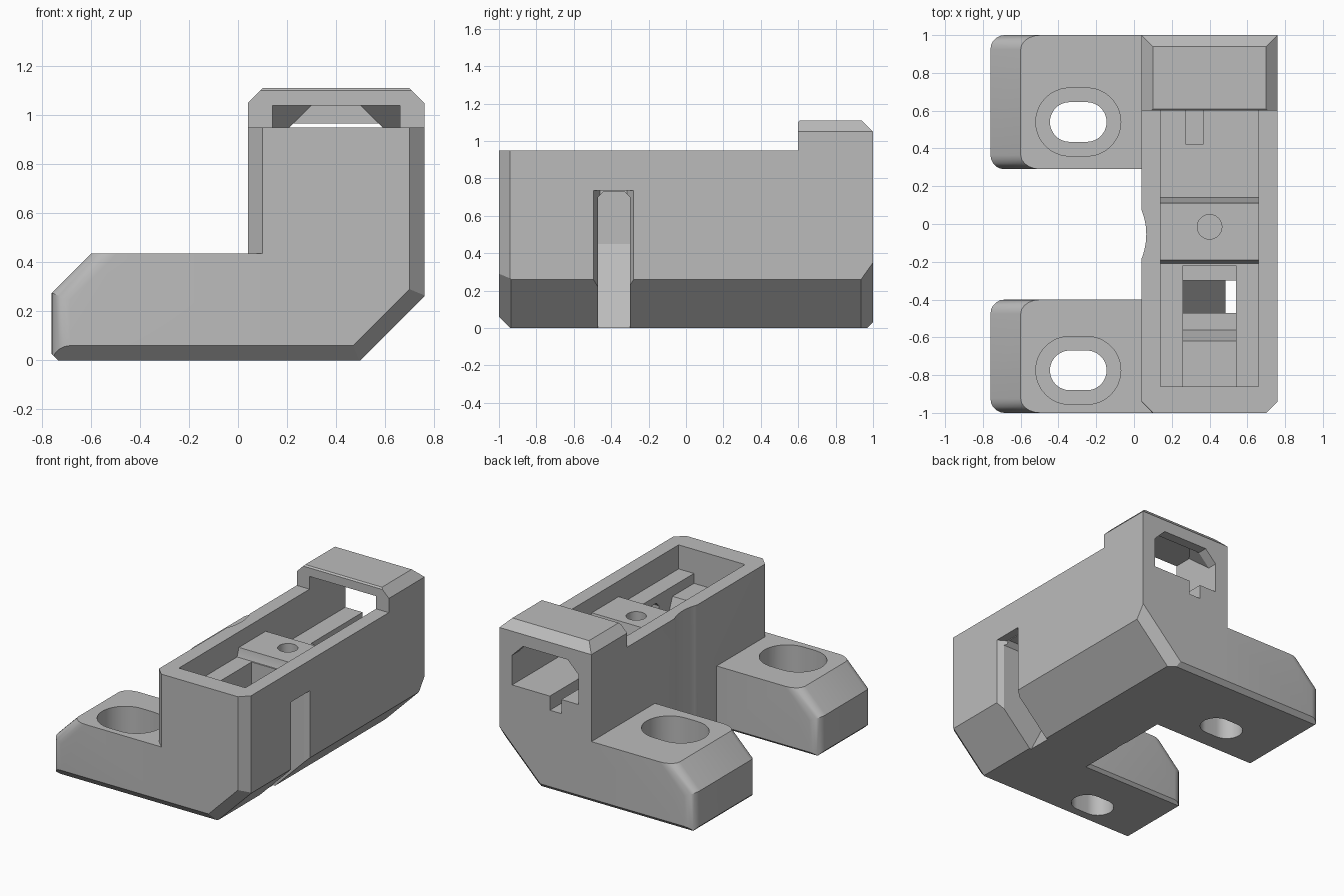
import bpy, bmesh, math
from mathutils import Vector

if "Cube" in bpy.data.objects:
    bpy.data.objects.remove(bpy.data.objects["Cube"], do_unlink=True)

grey = bpy.data.materials.new("plain grey")
grey.use_nodes = True
grey.diffuse_color = (0.5, 0.5, 0.5, 1)
grey.node_tree.nodes["Principled BSDF"].inputs["Base Color"].default_value = (0.5, 0.5, 0.5, 1)


def finish(name, bm):
    bmesh.ops.recalc_face_normals(bm, faces=bm.faces[:])
    mesh = bpy.data.meshes.new(name)
    bm.to_mesh(mesh)
    bm.free()
    mesh.materials.append(grey)
    ob = bpy.data.objects.new(name, mesh)
    bpy.context.collection.objects.link(ob)
    return ob


def slice_off(bm, point, normal):
    """Cut away everything on the normal side and close the cut."""
    cut = bmesh.ops.bisect_plane(bm, geom=bm.verts[:] + bm.edges[:] + bm.faces[:], dist=1e-5,
                                 plane_co=point, plane_no=Vector(normal).normalized(),
                                 clear_outer=True)
    edges = [e for e in cut["geom_cut"] if isinstance(e, bmesh.types.BMEdge) and e.is_boundary]
    if edges:
        bmesh.ops.holes_fill(bm, edges=edges)


def block(name, x, y, z, planes=(), round_planes=(), radius=0):
    """Box with planar chamfers; its outer end corners may be rounded."""
    bm = bmesh.new()
    bmesh.ops.create_cube(bm, size=1)
    for v in bm.verts:
        v.co = [r[0] if c < 0 else r[1] for c, r in zip(v.co, (x, y, z))]
    for p in round_planes:
        slice_off(bm, *p)
    if radius:
        ends = [e for e in bm.edges if all(v.co.x < -0.55 for v in e.verts)
                and abs(e.verts[0].co.y - e.verts[1].co.y) < 0.001]
        ends = [e for e in ends if abs(e.verts[0].co.z - e.verts[1].co.z) > 0.01]
        bmesh.ops.bevel(bm, geom=ends, offset=radius, segments=5, profile=0.5, affect='EDGES')
    for p in planes:
        slice_off(bm, *p)
    return finish(name, bm)


def stadium(name, cx, cy, r, half, z0, z1, n=24):
    """Upright round or elongated plug."""
    bm = bmesh.new()
    ring = []
    for side in (1, -1):
        for i in range(n + 1):
            a = math.pi * (i / n - 0.5) + (0 if side > 0 else math.pi)
            ring.append(bm.verts.new((cx + side * half + r * math.cos(a), cy + r * math.sin(a), z0)))
    bmesh.ops.remove_doubles(bm, verts=ring, dist=1e-5)
    face = bm.faces.new(bm.verts[:])
    top = bmesh.ops.extrude_face_region(bm, geom=[face])["geom"]
    bmesh.ops.translate(bm, vec=(0, 0, z1 - z0),
                        verts=[v for v in top if isinstance(v, bmesh.types.BMVert)])
    return finish(name, bm)


def combine(target, other, operation):
    mod = target.modifiers.new("combine", 'BOOLEAN')
    mod.operation, mod.solver, mod.object = operation, 'EXACT', other
    bpy.context.view_layer.objects.active = target
    bpy.ops.object.modifier_apply(modifier=mod.name)
    bpy.data.objects.remove(other, do_unlink=True)


# Upright body with the large lower chamfer
S = math.sqrt(2)
body = block("bracket_body", (0.04, 0.76), (-1, 1), (0, 0.95), [
    ((0.5, 0, 0), (1, 0, -1)),
    ((0, -0.94, 0), (0, -1, -1)),
    ((0, 0.97, 0), (0, 1, -1)),
    ((0.06, 0, 0), (-1, 0, -1)),
    ((0.70, -1, 0), (1, -1, 0)),
    ((0.10, -1, 0), (-1, -1, 0)),
    ((0.47, -1, 0.06), (1, -S, -1)),
    ((0.47, 1, 0.06), (1, S, -1)),
])

# Raised hood at the back
hood = block("hood", (0.04, 0.76), (0.6, 1), (0.8, 1.11), [
    ((0.70, 0, 1.11), (1, 0, 1)),
    ((0.10, 0, 1.11), (-1, 0, 1)),
    ((0, 0.94, 1.11), (0, 1, 1)),
    ((0, 0.61, 1.11), (0, -1, 1)),
])
combine(body, hood, 'UNION')

# Two mounting feet
for y0, y1, front, back in ((-1, -0.4, 0.06, 0.02), (0.29, 1, 0.02, 0.03)):
    foot = block("foot", (-0.76, 0.3), (y0, y1), (0, 0.435), [
        ((-0.735, 0, 0), (-1, 0, -1)),
        ((0, y0 + front, 0), (0, -1, -1)),
        ((0, y1 - back, 0), (0, 1, -1)),
    ], [((-0.6, 0, 0.435), (-1, 0, 1))], 0.075)
    combine(body, foot, 'UNION')

IN = (0.14, 0.66)
PIT = (0.26, 0.54)
cutters = [
    # Open tray: front ledges, centre block top, rear floor
    block("front_tray", IN, (-0.86, -0.19), (0.78, 1.3), [((0, -0.21, 0.78), (0, 0.06, -0.02))]),
    block("centre_tray", IN, (-0.5, 0.595), (0.84, 1.3)),
    block("rear_tray", IN, (0.11, 0.595), (0.67, 1.3), [((0, 0.14, 0.67), (0, -0.17, -0.03))]),
    # Space below the hood and the window in the back wall
    block("hood_space", IN, (0.5, 0.93), (0.67, 1.04), [
        ((0.14, 0.93, 0.88), (-1, 0.8, 1)),
        ((0.66, 0.93, 0.88), (1, 0.8, 1)),
    ]),
    block("back_window", IN, (0.8, 1.1), (0.67, 0.965), [
        ((0.14, 0, 0.88), (-1, 0, 1)),
        ((0.66, 0, 0.88), (1, 0, 1)),
    ]),
    block("floor_groove", (0.275, 0.365), (0.42, 1.1), (0.57, 0.75)),
    # Stepped pit in front of the centre block
    block("shallow_pit", PIT, (-0.86, -0.4), (0.71, 0.9)),
    block("deep_pit", PIT, (-0.62, -0.22), (0.56, 0.9), [((0, -0.56, 0.56), (0, -0.15, -0.06))]),
    # Side channel running down from the pit, with flared mouth
    block("side_channel", (0.26, 1), (-0.47, -0.3), (-0.1, 0.73), [
        ((0.46, 0, 0.05), (-2, 0, -1)),
        ((0, -0.44, 0.73), (0, -1, 1)),
        ((0, -0.33, 0.73), (0, 1, 1)),
    ]),
    block("channel_mouth", (0.7, 0.8), (-0.6, -0.17), (0.2, 0.735), [
        ((0.76, -0.495, 0), (-0.6, -1, 0)),
        ((0.76, -0.28, 0), (-0.6, 1, 0)),
    ]),
    # Screw hole and the rounded relief between the feet
    stadium("screw_hole", 0.4, -0.015, 0.065, 0, 0.6, 1),
    stadium("side_relief", -0.278, -0.055, 0.343, 0, -0.1, 1.2, 48),
]
# Elongated, counterbored holes in the feet
for y in (-0.775, 0.54):
    cutters.append(stadium("bolt_slot", -0.295, y, 0.105, 0.045, -0.1, 0.5))
    cutters.append(stadium("bolt_recess", -0.295, y, 0.18, 0.045, 0.18, 0.6))
for cutter in cutters:
    combine(body, cutter, 'DIFFERENCE')

bpy.ops.object.select_all(action='DESELECT')
body.select_set(True)
bpy.context.view_layer.objects.active = body
bpy.ops.object.shade_smooth_by_angle(angle=math.radians(25))
